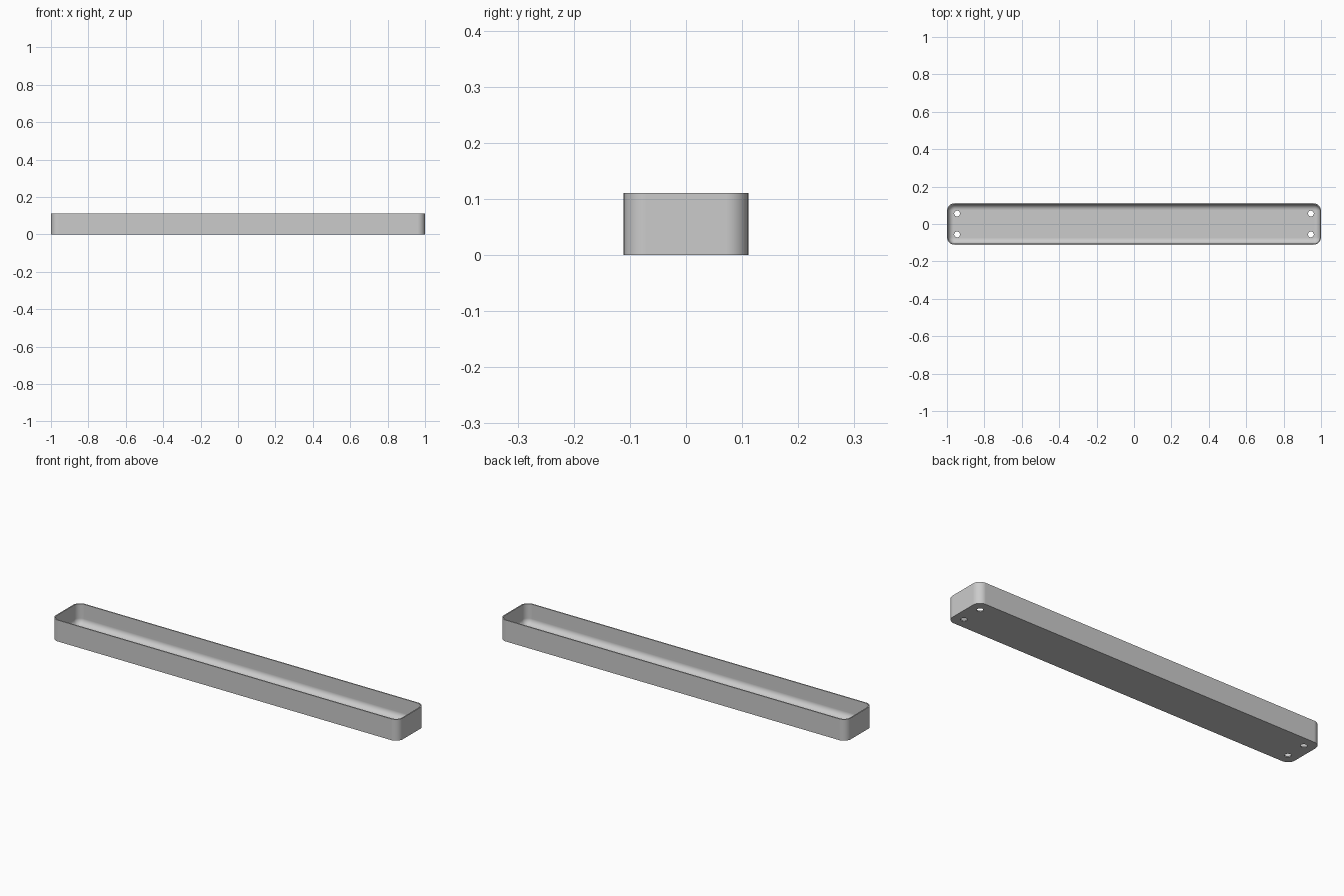
import bpy
import bmesh
from math import sin, cos, pi

cube = bpy.data.objects.get("Cube")
if cube:
    bpy.data.objects.remove(cube, do_unlink=True)

HALF_X, HALF_Y, HEIGHT = 1.0, 0.111, 0.111
CORNER, WALL, FILLET = 0.04, 0.006, 0.03
HOLE_X, HOLE_Y, HOLE_R = 0.946, 0.056, 0.0155
CORNER_STEPS, FILLET_STEPS, HOLE_SIDES = 10, 10, 24

bm = bmesh.new()


def rounded_ring(inset, z):
    """Rounded rectangle of vertices, shrunk by inset."""
    ring = []
    r = CORNER - inset
    for q, (sx, sy) in enumerate([(1, 1), (-1, 1), (-1, -1), (1, -1)]):
        for i in range(CORNER_STEPS + 1):
            a = (q + i / CORNER_STEPS) * pi / 2
            ring.append(bm.verts.new((sx * (HALF_X - CORNER) + r * cos(a),
                                      sy * (HALF_Y - CORNER) + r * sin(a), z)))
    return ring


def circle_ring(x, y, z):
    angles = [2 * pi * i / HOLE_SIDES for i in range(HOLE_SIDES)]
    return [bm.verts.new((x + HOLE_R * cos(a), y + HOLE_R * sin(a), z)) for a in angles]


def bridge(a, b):
    for i in range(len(a)):
        j = (i + 1) % len(a)
        bm.faces.new((a[i], a[j], b[j], b[i]))


def fill_flat(loops):
    """Flat sheet inside the first loop, pierced by the others."""
    edges = []
    for loop in loops:
        for i, v in enumerate(loop):
            w = loop[(i + 1) % len(loop)]
            edges.append(bm.edges.get((v, w)) or bm.edges.new((v, w)))
    bmesh.ops.triangle_fill(bm, use_beauty=True, edges=edges)


# Outer wall, rim, inner wall and the rounded inside bottom edge
rings = [rounded_ring(0, 0), rounded_ring(0, HEIGHT), rounded_ring(WALL, HEIGHT)]
for i in range(FILLET_STEPS + 1):
    a = i / FILLET_STEPS * pi / 2
    rings.append(rounded_ring(WALL + FILLET * (1 - cos(a)),
                              WALL + FILLET * (1 - sin(a))))
for lower, upper in zip(rings, rings[1:]):
    bridge(lower, upper)

# Drain holes through the floor
under, over = [], []
for sx in (-1, 1):
    for sy in (-1, 1):
        under.append(circle_ring(sx * HOLE_X, sy * HOLE_Y, 0))
        over.append(circle_ring(sx * HOLE_X, sy * HOLE_Y, WALL))
        bridge(under[-1], over[-1])

# Underside and inside floor
fill_flat([rings[0]] + under)
fill_flat([rings[-1]] + over)
bmesh.ops.recalc_face_normals(bm, faces=bm.faces[:])

mesh = bpy.data.meshes.new("tray")
bm.to_mesh(mesh)
bm.free()
tray = bpy.data.objects.new("tray", mesh)
bpy.context.collection.objects.link(tray)

# Plain grey material
grey = bpy.data.materials.new("light grey")
grey.use_nodes = True
colour = (0.6, 0.6, 0.6, 1)
grey.diffuse_color = colour
grey.node_tree.nodes["Principled BSDF"].inputs["Base Color"].default_value = colour
mesh.materials.append(grey)

# Smooth walls and fillet, crisp rim and flat floor
bpy.ops.object.select_all(action="DESELECT")
tray.select_set(True)
bpy.context.view_layer.objects.active = tray
bpy.ops.object.shade_smooth_by_angle(angle=pi / 6)
for face in mesh.polygons:
    if abs(face.normal.z) > 0.999:
        face.use_smooth = False
weighted = tray.modifiers.new("even shading", "WEIGHTED_NORMAL")
weighted.keep_sharp = True
